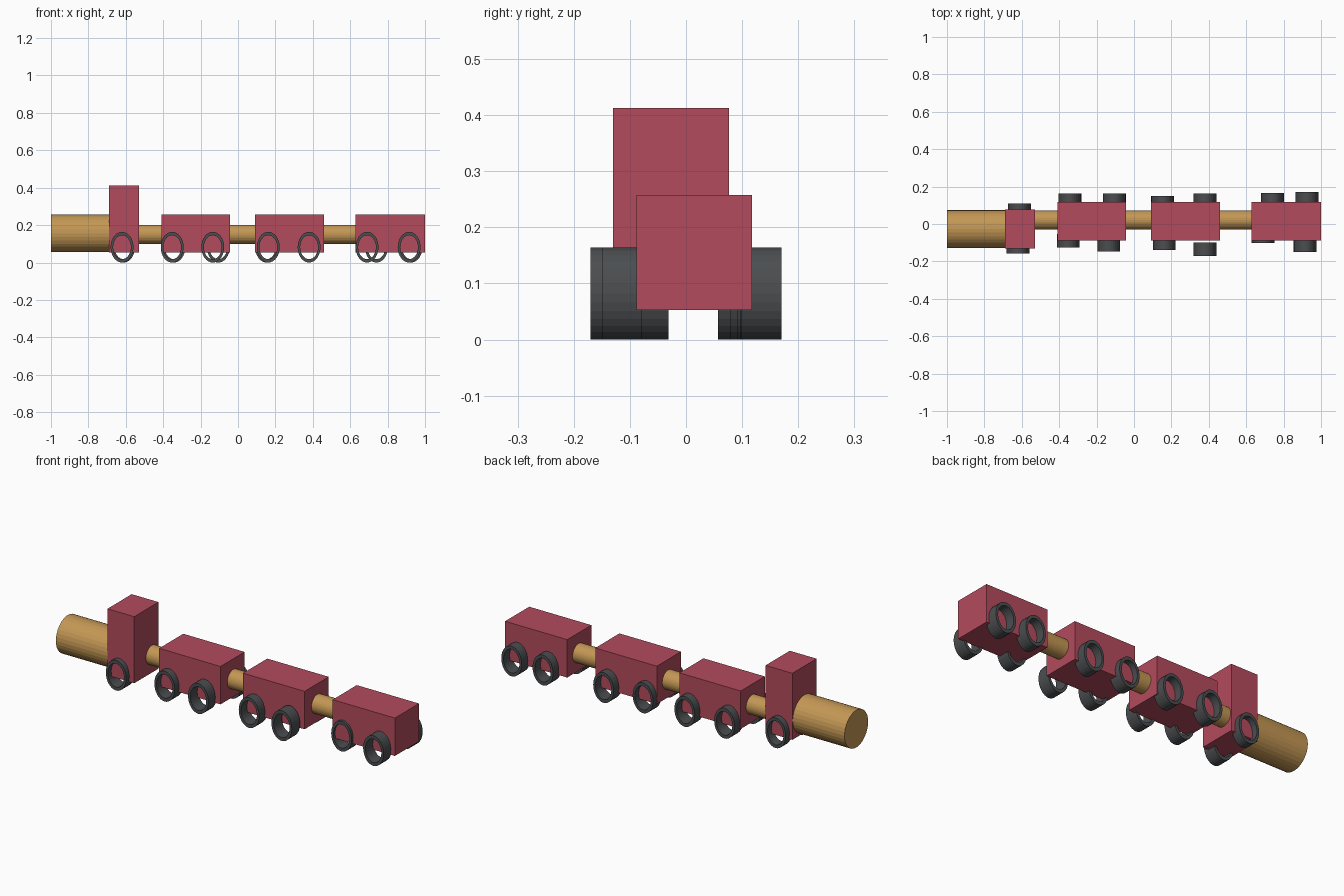
import bpy, bmesh
from math import pi, cos, sin

if "Cube" in bpy.data.objects:
    bpy.data.objects.remove(bpy.data.objects["Cube"])


def material(name, color):
    m = bpy.data.materials.new(name)
    m.diffuse_color = (*color, 1)
    m.use_nodes = True
    m.node_tree.nodes["Principled BSDF"].inputs["Base Color"].default_value = m.diffuse_color
    return m


RED = material("red_paint", (0.45, 0.07, 0.11))
WOOD = material("tan_wood", (0.55, 0.31, 0.09))
RUBBER = material("dark_rubber", (0.07, 0.075, 0.08))


def finish(name, bm, mat):
    bmesh.ops.recalc_face_normals(bm, faces=bm.faces)
    mesh = bpy.data.meshes.new(name)
    bm.to_mesh(mesh)
    bm.free()
    mesh.materials.append(mat)
    bpy.context.collection.objects.link(bpy.data.objects.new(name, mesh))


def box(name, x, y, z):
    """Box from three (min, max) ranges."""
    bm = bmesh.new()
    bmesh.ops.create_cube(bm, size=1)
    for v in bm.verts:
        v.co = [(a + b) / 2 + c * (b - a) for c, (a, b) in zip(v.co, (x, y, z))]
    finish(name, bm, RED)


def rod(name, x0, x1, y, z, r):
    """Solid cylinder lying along x."""
    bm = bmesh.new()
    rings = [[bm.verts.new((x, y + r * cos(i * pi / 16), z + r * sin(i * pi / 16)))
              for i in range(32)] for x in (x0, x1)]
    for i in range(32):
        j = (i + 1) % 32
        bm.faces.new((rings[0][i], rings[0][j], rings[1][j], rings[1][i]))
    for ring in rings:
        bm.faces.new(ring)
    finish(name, bm, WOOD)


def wheel(name, x, y0, y1, rx=0.061, rz=0.082, hole=0.78):
    """Open oval tube lying along y, standing on the ground."""
    bm = bmesh.new()
    profile = [(1, y0), (1, y1), (hole, y1), (hole, y0)]
    loops = [[bm.verts.new((x + s * rx * cos(i * pi / 16), y, rz + s * rz * sin(i * pi / 16)))
              for i in range(32)] for s, y in profile]
    for k in range(4):
        a, b = loops[k], loops[(k + 1) % 4]
        for i in range(32):
            j = (i + 1) % 32
            bm.faces.new((a[i], a[j], b[j], b[i]))
    finish(name, bm, RUBBER)


# Engine: boiler and tall cab
rod("boiler", -1.0, -0.68, -0.027, 0.156, 0.101)
box("cab", (-0.69, -0.53), (-0.13, 0.077), (0.053, 0.413))

# Wagons with the couplings in front of them
wagons = [(-0.41, -0.043), (0.092, 0.46), (0.628, 1.0)]
previous_end = -0.53
for n, (x0, x1) in enumerate(wagons, 1):
    box(f"wagon_{n}", (x0, x1), (-0.088, 0.118), (0.053, 0.258))
    rod(f"coupling_{n}", previous_end - 0.01, x0 + 0.01, 0.021, 0.15, 0.051)
    previous_end = x1

# Front-side wheels: centre x and outer y
front = [(-0.62, -0.157), (-0.352, -0.125), (-0.135, -0.147), (0.162, -0.138),
         (0.38, -0.17), (0.69, -0.102), (0.915, -0.15)]
for n, (x, y) in enumerate(front, 1):
    wheel(f"front_wheel_{n}", x, y, y + 0.071)

# Back-side wheels: centre x, inner y and outer y
back = [(-0.612, 0.057, 0.109), (-0.343, 0.091, 0.162), (-0.105, 0.09, 0.162),
        (0.153, 0.079, 0.15), (0.38, 0.092, 0.163), (0.74, 0.096, 0.167),
        (0.925, 0.098, 0.17)]
for n, (x, y0, y1) in enumerate(back, 1):
    wheel(f"back_wheel_{n}", x, y0, y1)
